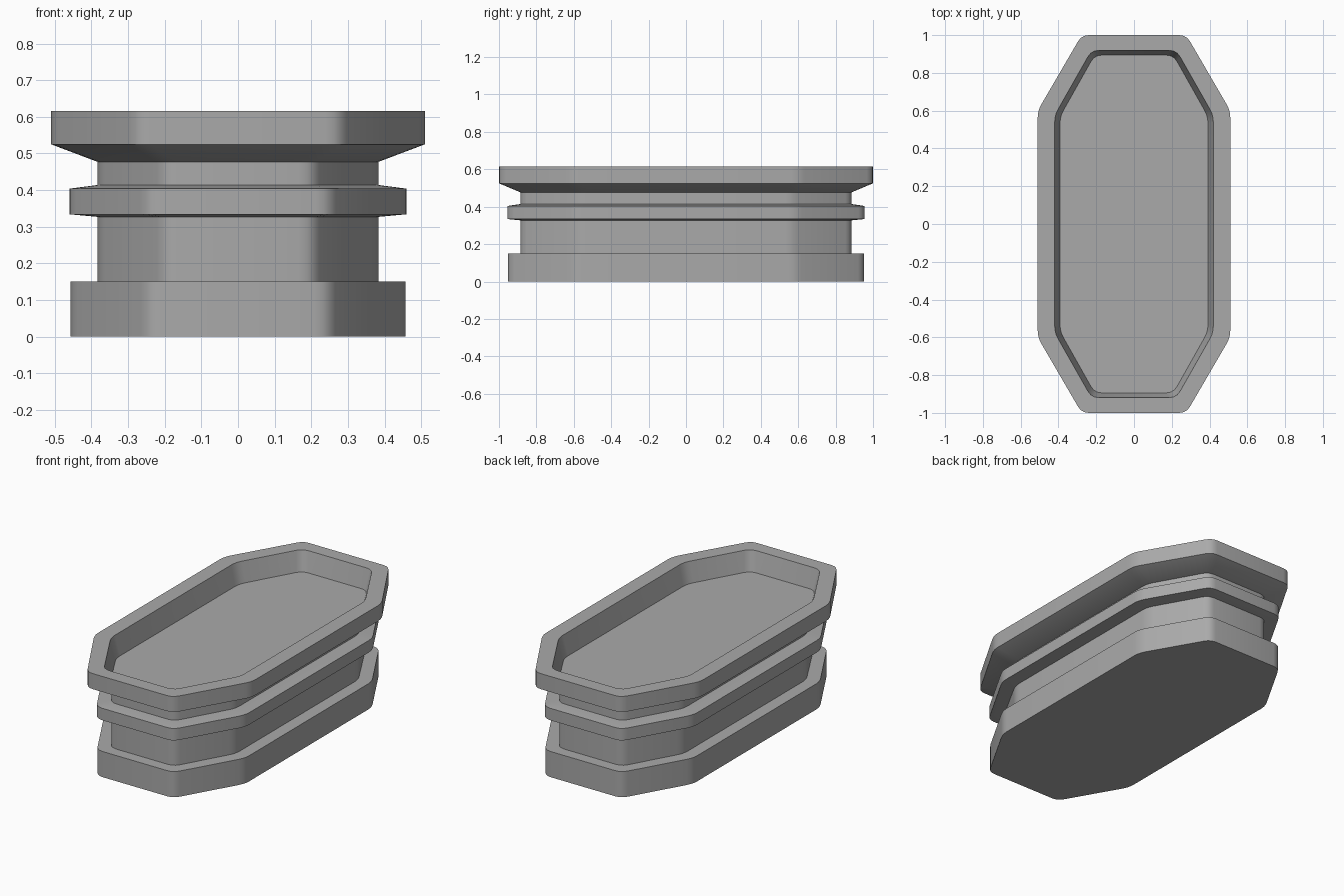
import bpy
import bmesh
from mathutils import Vector

cube = bpy.data.objects.get("Cube")
if cube:
    bpy.data.objects.remove(cube, do_unlink=True)

grey = bpy.data.materials.new("plain grey")
grey.use_nodes = True
colour = (0.4, 0.4, 0.4, 1)
grey.diffuse_color = colour
grey.node_tree.nodes["Principled BSDF"].inputs["Base Color"].default_value = colour

HALF_WIDTH, HALF_LENGTH = 0.51, 1.0
FILLET, STEPS = 0.038, 3


def outline(half_width):
    """Stretched octagon with rounded corners, inset evenly from the widest one."""
    d = HALF_WIDTH - half_width
    hy = HALF_LENGTH - 0.9 * d
    side_y, end_x = 0.60 - 0.268 * d, 0.277 - 0.577 * d
    quarter = [Vector((half_width, side_y)), Vector((end_x, hy))]
    mirrored = [Vector((-p.x, p.y)) for p in reversed(quarter)]
    corners = quarter + mirrored
    corners += [-p for p in corners]
    points = []
    for i, corner in enumerate(corners):
        a = corner + (corners[i - 1] - corner).normalized() * FILLET
        b = corner + (corners[(i + 1) % len(corners)] - corner).normalized() * FILLET
        for s in range(STEPS + 1):
            t = s / STEPS
            points.append(a * (1 - t) ** 2 + corner * 2 * t * (1 - t) + b * t * t)
    return points


def loft(name, profile):
    """Closed solid through outlines given as (half width, height)."""
    bm = bmesh.new()
    rings = [[bm.verts.new((p.x, p.y, z)) for p in outline(w)] for w, z in profile]
    for low, high in zip(rings, rings[1:]):
        n = len(low)
        for i in range(n):
            j = (i + 1) % n
            bm.faces.new((low[i], low[j], high[j], high[i]))
    bm.faces.new(rings[0][::-1])
    bm.faces.new(rings[-1])
    bmesh.ops.recalc_face_normals(bm, faces=bm.faces)
    mesh = bpy.data.meshes.new(name)
    bm.to_mesh(mesh)
    bm.free()
    mesh.materials.append(grey)
    obj = bpy.data.objects.new(name, mesh)
    bpy.context.collection.objects.link(obj)
    bpy.ops.object.select_all(action='DESELECT')
    obj.select_set(True)
    bpy.context.view_layer.objects.active = obj
    bpy.ops.object.shade_smooth_by_angle(angle=0.52)
    return obj


# Plinth and the narrower body standing on it
loft("base", [(0.457, 0), (0.457, 0.15)])
loft("body", [(0.383, 0.15), (0.383, 0.48)])

# Band around the body, with gently sloping top and underside
loft("middle_band", [(0.383, 0.327), (0.46, 0.334), (0.46, 0.404), (0.383, 0.414)])

# Flared rim with the recessed tray floor
loft("tray_rim", [(0.383, 0.477), (0.51, 0.525), (0.51, 0.616),
                  (0.42, 0.616), (0.392, 0.50)])
